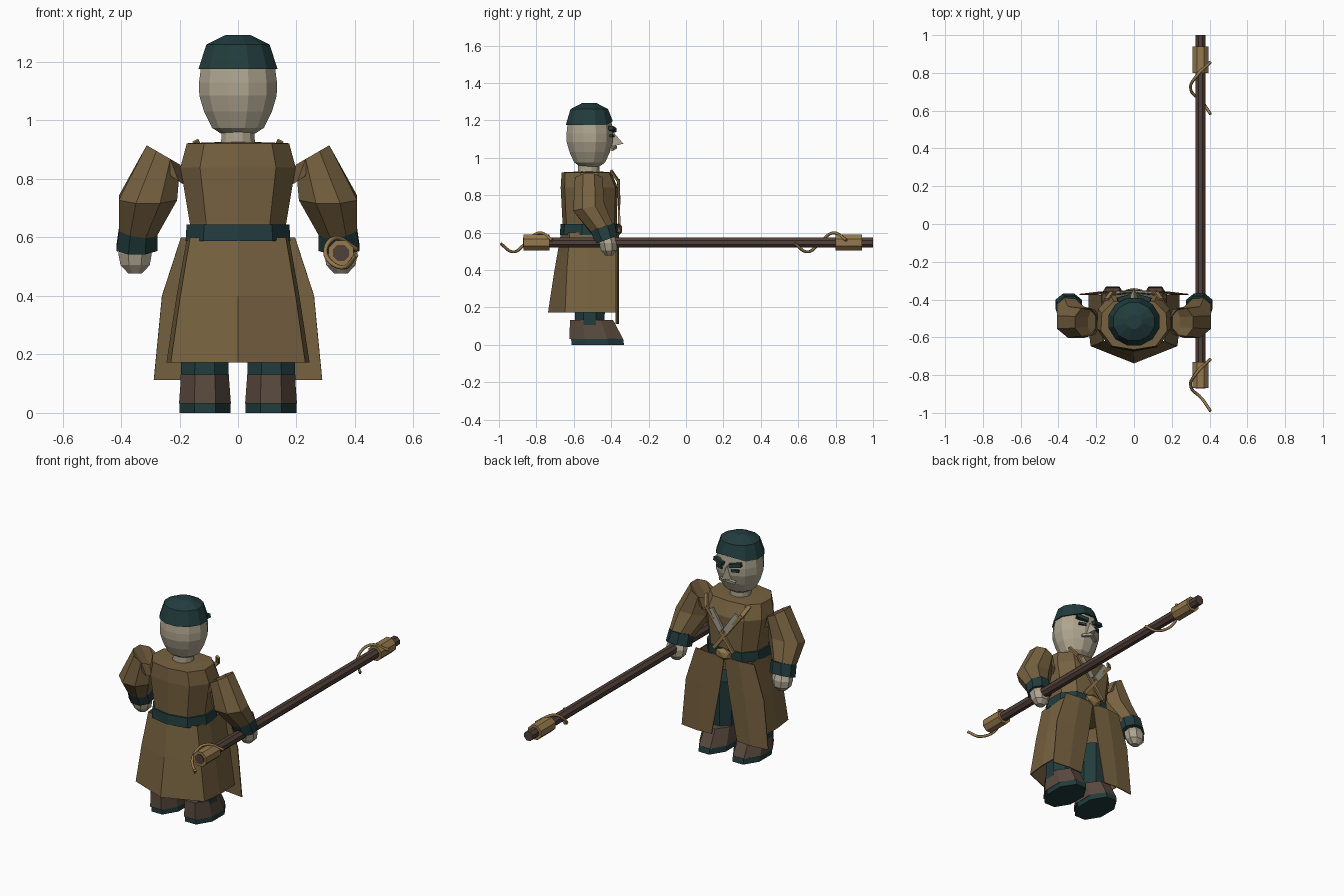
import bpy, bmesh, math
from mathutils import Vector

if "Cube" in bpy.data.objects:
    bpy.data.objects.remove(bpy.data.objects["Cube"])


def material(name, rgb):
    m = bpy.data.materials.new(name)
    m.diffuse_color = (*rgb, 1)
    m.use_nodes = True
    m.node_tree.nodes["Principled BSDF"].inputs["Base Color"].default_value = m.diffuse_color
    return m


COAT = material("coat brown", (0.185, 0.122, 0.052))
TEAL = material("dark teal", (0.016, 0.045, 0.047))
SKIN = material("pale skin", (0.43, 0.38, 0.28))
WOOD = material("dark wood", (0.082, 0.05, 0.04))
SHOE = material("shoe brown", (0.105, 0.07, 0.05))
GOLD = material("tan gold", (0.30, 0.19, 0.075))
LINEN = material("grey linen", (0.34, 0.33, 0.27))


def finish(name, bm, mat):
    bmesh.ops.recalc_face_normals(bm, faces=bm.faces)
    me = bpy.data.meshes.new(name)
    bm.to_mesh(me)
    bm.free()
    me.materials.append(mat)
    ob = bpy.data.objects.new(name, me)
    bpy.context.collection.objects.link(ob)
    return ob


def loft(name, rings, mat, closed=True, caps=True):
    """Skin a list of point rings."""
    bm = bmesh.new()
    vs = [[bm.verts.new(p) for p in r] for r in rings]
    n = len(vs[0])
    for a, b in zip(vs, vs[1:]):
        for i in range(n if closed else n - 1):
            j = (i + 1) % n
            bm.faces.new((a[i], a[j], b[j], b[i]))
    if caps and closed:
        bm.faces.new(vs[0])
        bm.faces.new(vs[-1])
    return finish(name, bm, mat)


def ellipse(c, u, v, n=8, turn=0.5):
    c, u, v = Vector(c), Vector(u), Vector(v)
    return [c + u * math.cos(2 * math.pi * (i + turn) / n)
            + v * math.sin(2 * math.pi * (i + turn) / n) for i in range(n)]


def flip(rings, s):
    return [[(p[0] * s, p[1], p[2]) for p in r] for r in rings]


def disc(y, z, r, ry=None, n=12, x=0, turn=0.5):
    return ellipse((x, y, z), (r, 0, 0), (0, ry or r, 0), n, turn)


# body outline: ridge at the back, flatter at the chest
HALF = [(0, -1), (0.66, -0.86), (1, -0.25), (0.97, 0.45), (0.62, 0.92), (0, 1)]
OUTLINE = HALF + [(-x, y) for x, y in HALF[-2:0:-1]]


def body_ring(w, back, front, z):
    cy, h = (back + front) / 2, (front - back) / 2
    return [(x * w, cy + y * h, z) for x, y in OUTLINE]


def solid(ob, t=0.006):
    m = ob.modifiers.new("thickness", "SOLIDIFY")
    m.thickness = t
    m.offset = 0
    return ob


def strip(name, a, b, width, mat, t=0.012):
    """Flat bar between two points, lying against the chest."""
    a, b = Vector(a), Vector(b)
    d = (b - a).normalized()
    side = d.cross(Vector((0, 1, 0))).normalized() * width / 2
    out = side.cross(d).normalized() * t / 2
    ring = lambda p: [p + side + out, p + side - out, p - side - out, p - side + out]
    return loft(name, [ring(a), ring(b)], mat)


# torso, belt and neck
loft("torso", [body_ring(0.165, -0.66, -0.375, 0.58), body_ring(0.165, -0.66, -0.37, 0.65),
               body_ring(0.197, -0.67, -0.365, 0.84), body_ring(0.175, -0.665, -0.40, 0.922),
               body_ring(0.07, -0.59, -0.45, 0.926)], COAT)
loft("belt", [body_ring(0.179, -0.675, -0.362, 0.588), body_ring(0.176, -0.67, -0.362, 0.645)], TEAL)
loft("neck", [disc(-0.52, 0.91, 0.06), disc(-0.52, 0.98, 0.058)], SKIN)

# open coat skirt wrapping the back and sides
def skirt_ring(w, back, flank, z):
    half = [(w, -0.375), (w * 1.02, -0.52), (w * 0.96, flank)]
    return [(x, y, z) for x, y in half + [(0, back)] + [(-x, y) for x, y in half[::-1]]]

solid(loft("coat_skirt", [skirt_ring(0.168, -0.665, -0.62, 0.60), skirt_ring(0.203, -0.70, -0.635, 0.40),
                          skirt_ring(0.237, -0.735, -0.645, 0.172)], COAT, closed=False))

# front flaps, parted in the middle
for s in (1, -1):
    rows = [((0.0, -0.366, 0.60), (0.10, -0.36, 0.60), (0.195, -0.373, 0.60)),
            ((0.03, -0.366, 0.40), (0.14, -0.36, 0.40), (0.26, -0.373, 0.40)),
            ((0.085, -0.366, 0.112), (0.18, -0.36, 0.112), (0.288, -0.373, 0.112))]
    solid(loft("coat_flap", flip(rows, s), COAT, closed=False))

# head and cap
def ball_rings(cy, profile):
    return [disc(cy, z, r, r * 0.93) for r, z in profile]

loft("head", ball_rings(-0.515, [(0.055, 0.952), (0.092, 0.975), (0.12, 1.03), (0.137, 1.085),
                                 (0.138, 1.13), (0.13, 1.19), (0.10, 1.24)]), SKIN)
cap_rings = ball_rings(-0.517, [(0.140, 1.176), (0.112, 1.26), (0.042, 1.293)])
# ragged hairline at the forehead
cap_rings[0] = [Vector((p.x, p.y, p.z + (0.02 if p.y > -0.41 else 0))) for p in cap_rings[0]]
loft("cap", cap_rings, TEAL)

# nose
bm = bmesh.new()
for p in ((0, -0.395, 1.145), (0, -0.335, 1.075), (0.026, -0.40, 1.06), (-0.026, -0.40, 1.06)):
    bm.verts.new(p)
bmesh.ops.convex_hull(bm, input=bm.verts)
finish("nose", bm, SKIN)

for s in (1, -1):
    # brows and eyes
    strip("brow", (0.02 * s, -0.384, 1.147), (0.088 * s, -0.402, 1.160), 0.022, TEAL, 0.024)
    strip("eye", (0.03 * s, -0.388, 1.118), (0.072 * s, -0.402, 1.118), 0.014, TEAL, 0.012)
    strip("moustache", (0.0, -0.378, 1.058), (0.05 * s, -0.40, 1.045), 0.014, SKIN, 0.02)

    # sleeve, cuff and hand
    sleeve = [ellipse((0.215, -0.52, 0.80), (0.03, 0, 0.02), (0, 0.07, 0)),
              ellipse((0.255, -0.52, 0.882), (0.062, 0, 0.036), (0, 0.08, 0)),
              ellipse((0.308, -0.52, 0.735), (0.108, 0, 0), (0, 0.09, 0.02)),
              ellipse((0.343, -0.45, 0.62), (0.07, 0, 0.01), (0, 0.065, 0.02))]
    loft("sleeve", flip(sleeve, s), COAT)
    cuff = [ellipse((0.341, -0.447, 0.63), (0.071, 0, 0), (0, 0.07, 0.022)),
            ellipse((0.346, -0.425, 0.562), (0.076, 0, 0), (0, 0.062, 0.022))]
    loft("cuff", flip(cuff, s), TEAL)
    hand = [disc(y, z, r, r * 0.85, 8, 0.352) for y, z, r in
            ((-0.425, 0.585, 0.05), (-0.417, 0.545, 0.062), (-0.412, 0.505, 0.054), (-0.412, 0.477, 0.025))]
    loft("hand", flip(hand, s), SKIN)

    # trouser leg, shoe and sole
    def foot(xc, w, back, front, z):
        return disc((back + front) / 2, z, w, (front - back) / 2, 8, xc)
    loft("trouser_leg", flip([foot(0.115, 0.088, -0.60, -0.43, 0.10),
                              foot(0.11, 0.088, -0.60, -0.42, 0.40)], s), TEAL)
    loft("shoe", flip([foot(0.113, 0.096, -0.635, -0.325, 0.032), foot(0.113, 0.088, -0.63, -0.38, 0.132)], s), SHOE)
    loft("sole", flip([foot(0.113, 0.094, -0.625, -0.32, 0), foot(0.113, 0.094, -0.625, -0.325, 0.034)], s), TEAL)

    # crossed chest straps with linen panels
    strip("strap", (0.145 * s, -0.40, 0.93), (0.115 * s, -0.358, 0.87), 0.022, GOLD)
    strip("strap", (0.12 * s, -0.36, 0.88), (-0.065 * s, -0.357, 0.64), 0.02, GOLD)
    strip("linen_panel", (0.088 * s, -0.362, 0.87), (0.015 * s, -0.356, 0.76), 0.034, LINEN)

# belt knot
bm = bmesh.new()
bmesh.ops.create_icosphere(bm, subdivisions=1, radius=1)
for v in bm.verts:
    v.co = Vector((v.co.x * 0.06, v.co.y * 0.022 - 0.36, v.co.z * 0.035 + 0.618))
finish("belt_knot", bm, GOLD)

# staff and its sleeves along y
def rod(name, y0, y1, r, mat):
    loft(name, [ellipse((0.352, y, 0.547), (r, 0, 0), (0, 0, r), 8) for y in (y0, y1)], mat)

rod("staff", -0.872, 1.0, 0.03, WOOD)
for y0, y1 in ((-0.868, -0.73), (0.80, 0.94)):
    rod("staff_sleeve", y0, y1, 0.046, GOLD)

# cords curling around both ends
for shift in (0, 1.572):
    cu = bpy.data.curves.new("cord", "CURVE")
    cu.dimensions = "3D"
    cu.bevel_depth = 0.008
    cu.bevel_resolution = 1
    cu.resolution_u = 5
    cu.use_fill_caps = True
    sp = cu.splines.new("BEZIER")
    path = [(0.405, -0.99, 0.54), (0.36, -0.925, 0.497), (0.30, -0.86, 0.54),
            (0.33, -0.79, 0.598), (0.405, -0.715, 0.56)]
    sp.bezier_points.add(len(path) - 1)
    for bp, p in zip(sp.bezier_points, path):
        bp.co = (p[0], p[1] + shift, p[2])
        bp.handle_left_type = bp.handle_right_type = "AUTO"
    cu.materials.append(GOLD)
    bpy.context.collection.objects.link(bpy.data.objects.new("cord", cu))
